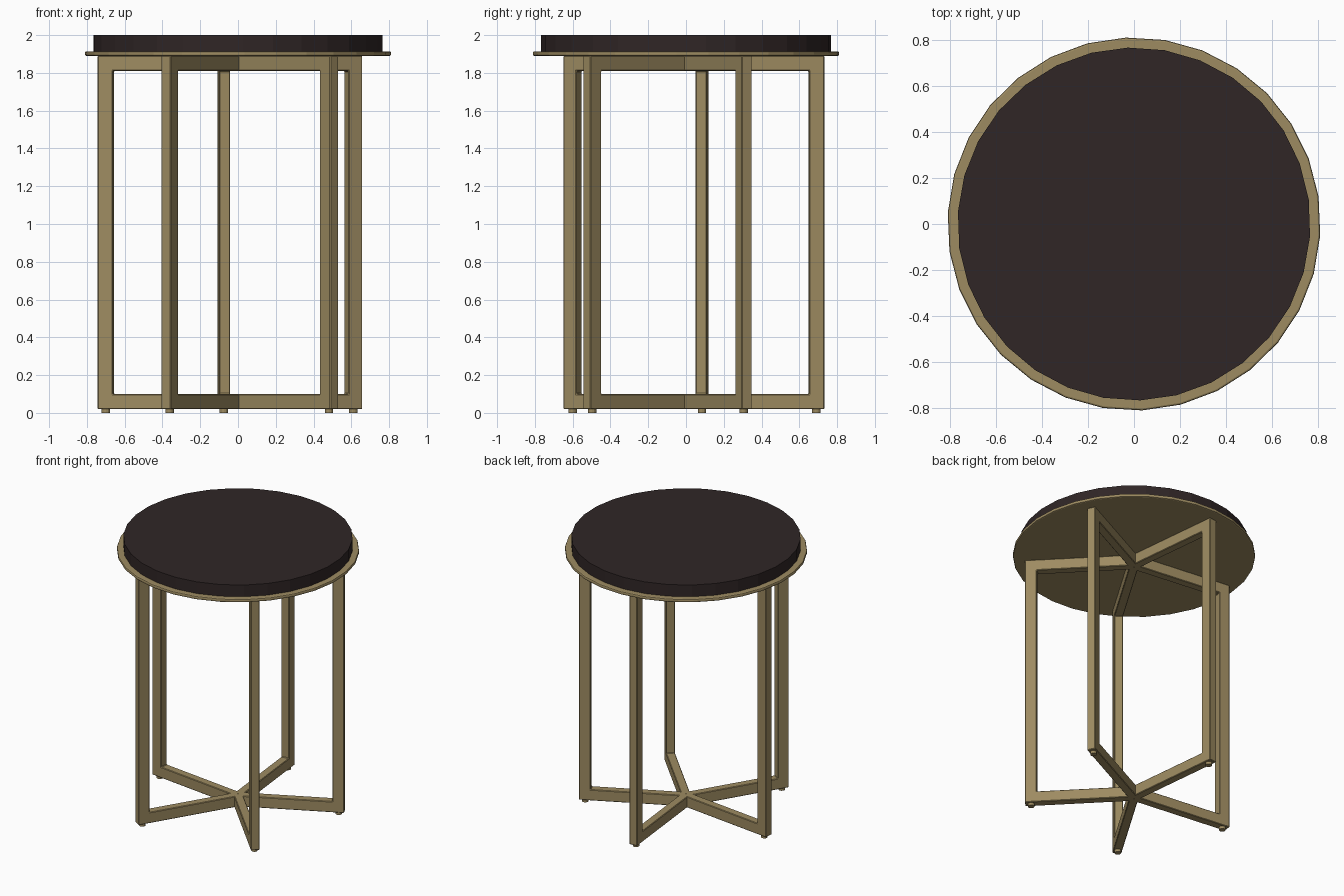
import bpy, bmesh, math
from mathutils import Matrix

cube = bpy.data.objects.get("Cube")
if cube:
    bpy.data.objects.remove(cube, do_unlink=True)


def make_material(name, rgb):
    mat = bpy.data.materials.new(name)
    mat.use_nodes = True
    mat.diffuse_color = (*rgb, 1)
    mat.node_tree.nodes["Principled BSDF"].inputs["Base Color"].default_value = (*rgb, 1)
    return mat


brass = make_material("aged brass", (0.34, 0.26, 0.12))
dark_wood = make_material("dark wood", (0.029, 0.019, 0.019))


def finish(name, bm, mat, bevel=0, segments=1):
    bmesh.ops.recalc_face_normals(bm, faces=bm.faces)
    mesh = bpy.data.meshes.new(name)
    bm.to_mesh(mesh)
    bm.free()
    mesh.materials.append(mat)
    obj = bpy.data.objects.new(name, mesh)
    bpy.context.collection.objects.link(obj)
    if bevel:
        mod = obj.modifiers.new("edge softening", 'BEVEL')
        mod.width = bevel
        mod.segments = segments
        mod.limit_method = 'ANGLE'
    return obj


def disc(name, radius, low, high, sides, mat, turn=0, at=(0, 0), bevel=0, segments=1):
    bm = bmesh.new()
    place = Matrix.Translation((*at, (low + high) / 2)) @ Matrix.Rotation(turn, 4, 'Z')
    bmesh.ops.create_cone(bm, cap_ends=True, segments=sides, radius1=radius,
                          radius2=radius, depth=high - low, matrix=place)
    return finish(name, bm, mat, bevel, segments)


def leg_frame(name, x, y):
    # C-shaped profile: floor bar, upright and top bar in one piece
    bar, half = 0.08, 0.03
    low, high = 0.02, 1.89
    outer = math.hypot(x, y) + bar / 2
    inner = outer - bar
    profile = [(0, low), (outer, low), (outer, high), (0, high), (0, high - bar),
               (inner, high - bar), (inner, low + bar), (0, low + bar)]
    bm = bmesh.new()
    face = bm.faces.new([bm.verts.new((r, -half, z)) for r, z in profile])
    side = bmesh.ops.extrude_face_region(bm, geom=[face])["geom"]
    bmesh.ops.translate(bm, vec=(0, 2 * half, 0),
                        verts=[v for v in side if isinstance(v, bmesh.types.BMVert)])
    bm.transform(Matrix.Rotation(math.atan2(y, x), 4, 'Z'))
    return finish(name, bm, brass, bevel=0.004)


# Five frames meeting at the centre, each with a small foot
legs = [(0.61, 0.305), (-0.075, 0.69), (-0.70, 0.085), (-0.362, -0.60), (0.482, -0.497)]
for i, (x, y) in enumerate(legs, 1):
    leg_frame(f"leg_frame_{i}", x, y)
    disc(f"foot_{i}", 0.022, 0, 0.022, 12, brass, at=(x, y))

# Round tray with a softened rim, and the thick top on it
disc("tray_plate", 0.812, 1.89, 1.914, 30, brass, turn=math.radians(2.5), bevel=0.008, segments=2)
disc("table_top", 0.768, 1.914, 2.0, 30, dark_wood, turn=math.radians(2))
